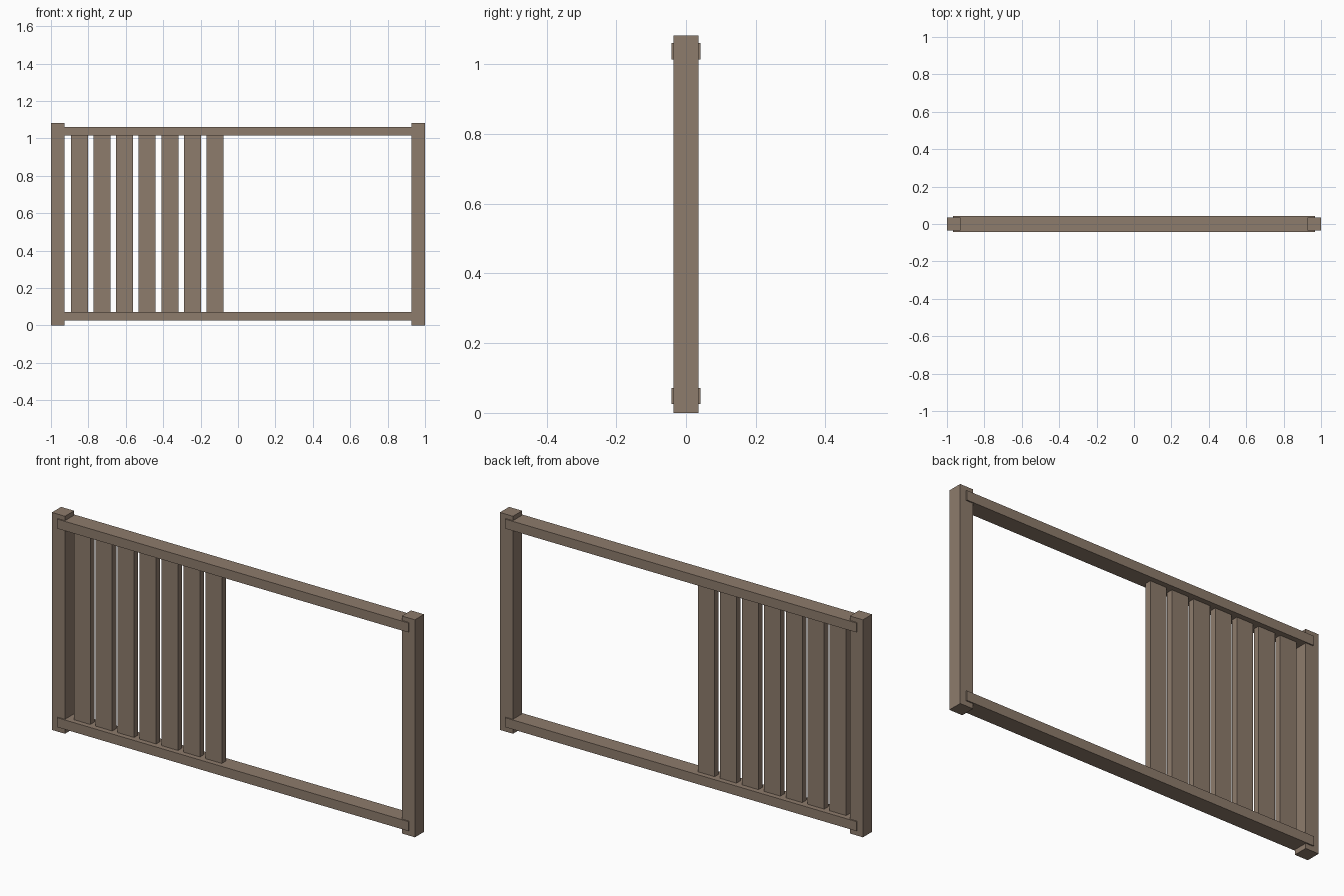
import bpy

if "Cube" in bpy.data.objects:
    bpy.data.objects.remove(bpy.data.objects["Cube"])

wood = bpy.data.materials.new("brown_wood")
wood.diffuse_color = (0.27, 0.20, 0.15, 1)
wood.use_nodes = True
wood.node_tree.nodes["Principled BSDF"].inputs["Base Color"].default_value = wood.diffuse_color


def box(name, x, z0, z1, width, depth):
    """Upright box centred on y = 0, spanning z0..z1."""
    bpy.ops.mesh.primitive_cube_add(size=1, location=(x, 0, (z0 + z1) / 2))
    ob = bpy.context.object
    ob.name = name
    ob.scale = (width, depth, z1 - z0)
    bpy.ops.object.transform_apply(location=False, rotation=False, scale=True)
    ob.data.materials.append(wood)
    return ob


# End posts
for side, label in ((-1, "left"), (1, "right")):
    box(f"{label}_post", side * 0.964, 0, 1.083, 0.072, 0.072)

# Rails, slightly thicker than the posts and lapped halfway across them
box("bottom_rail", 0, 0.025, 0.072, 1.936, 0.084)
box("top_rail", 0, 1.014, 1.061, 1.936, 0.084)

# Slats fill only the left half
for i in range(7):
    box(f"slat_{i + 1}", -0.848 + i * 0.1208, 0.07, 1.016, 0.091, 0.032)
